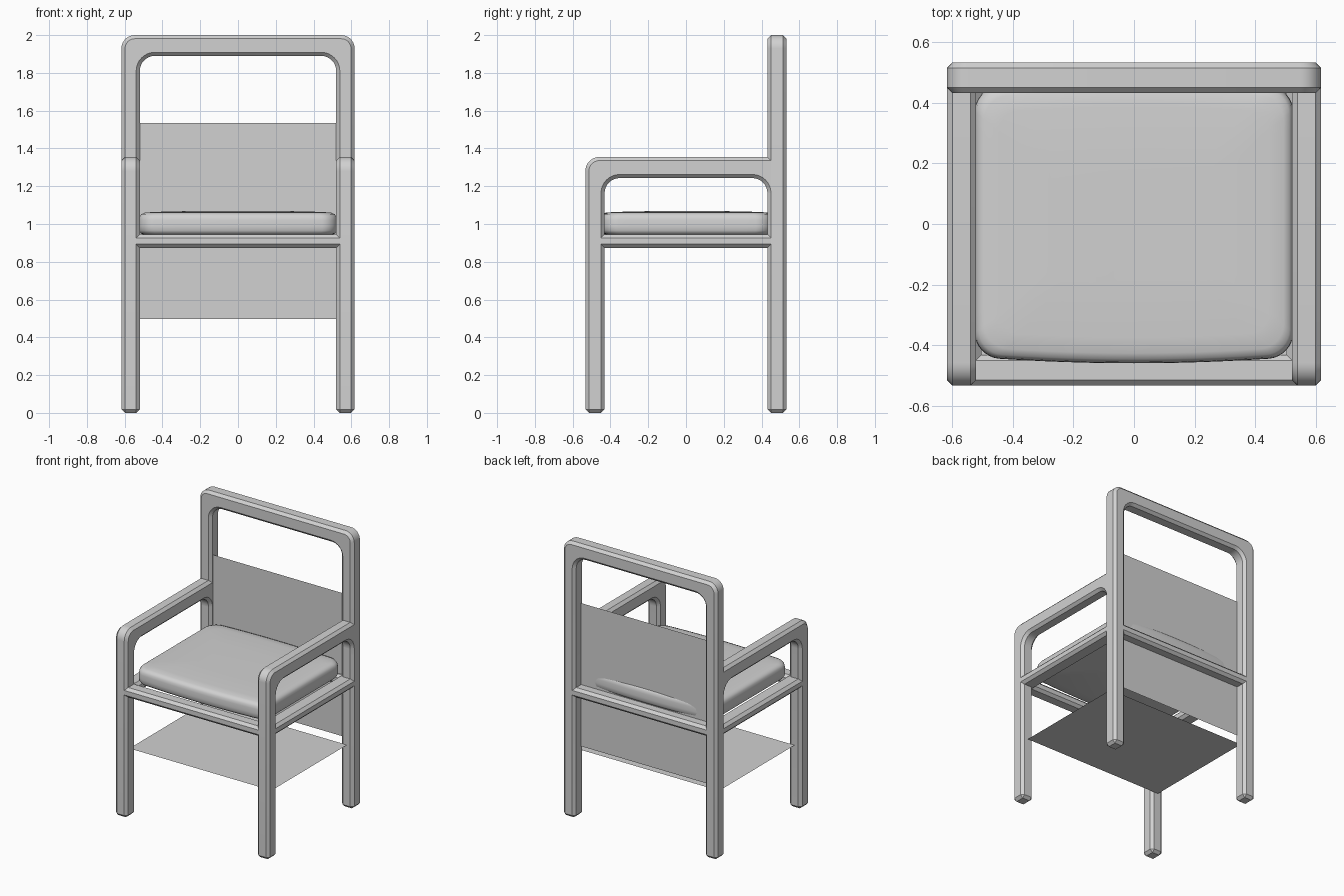
import bpy, bmesh, math
from mathutils import Vector

if "Cube" in bpy.data.objects:
    bpy.data.objects.remove(bpy.data.objects["Cube"])

grey = bpy.data.materials.new("light_grey")
grey.use_nodes = True
GREY = (0.64, 0.64, 0.64, 1)
grey.diffuse_color = GREY
grey.node_tree.nodes["Principled BSDF"].inputs["Base Color"].default_value = GREY

CHAMFER = 0.019


def finish(bm, name, angle=30):
    bmesh.ops.recalc_face_normals(bm, faces=bm.faces[:])
    mesh = bpy.data.meshes.new(name)
    bm.to_mesh(mesh)
    bm.free()
    mesh.materials.append(grey)
    obj = bpy.data.objects.new(name, mesh)
    bpy.context.collection.objects.link(obj)
    bpy.ops.object.select_all(action='DESELECT')
    obj.select_set(True)
    bpy.context.view_layer.objects.active = obj
    bpy.ops.object.shade_smooth_by_angle(angle=math.radians(angle))


def rounded(points, steps=8):
    """Outline from (u, v, radius) corners, each radius turned into an arc."""
    out = []
    for i, (u, v, r) in enumerate(points):
        p = Vector((u, v))
        if r == 0:
            out.append(p)
            continue
        a = (Vector(points[i - 1][:2]) - p).normalized()
        b = (Vector(points[(i + 1) % len(points)][:2]) - p).normalized()
        for k in range(steps + 1):
            t = k / steps * math.pi / 2
            out.append(p + a * r * (1 - math.sin(t)) + b * r * (1 - math.cos(t)))
    return out


def chamfer(bm):
    bm.normal_update()
    edges = [e for e in bm.edges if e.calc_face_angle(0) > math.radians(40)]
    bmesh.ops.bevel(bm, geom=edges, offset=CHAMFER, segments=1, affect='EDGES')


def extruded(name, outline, place, lo, hi):
    """Extrude a flat outline from lo to hi, then chamfer its edges."""
    bm = bmesh.new()
    face = bm.faces.new([bm.verts.new(place(p.x, p.y, lo)) for p in outline])
    new = bmesh.ops.extrude_face_region(bm, geom=[face])["geom"]
    shift = Vector(place(0, 0, hi)) - Vector(place(0, 0, lo))
    bmesh.ops.translate(bm, vec=shift, verts=[g for g in new if isinstance(g, bmesh.types.BMVert)])
    bmesh.ops.recalc_face_normals(bm, faces=bm.faces[:])
    chamfer(bm)
    finish(bm, name)


def bar(name, lo, hi):
    bm = bmesh.new()
    bmesh.ops.create_cube(bm, size=1)
    for v in bm.verts:
        v.co = [lo[i] + (v.co[i] + 0.5) * (hi[i] - lo[i]) for i in range(3)]
    chamfer(bm)
    finish(bm, name)


def sheet(name, corners):
    bm = bmesh.new()
    bm.faces.new([bm.verts.new(c) for c in corners])
    finish(bm, name)


OUT, INN = 0.617, 0.52       # leg faces across the width
FRONT, BACK = 0.533, 0.431   # leg faces along the depth

# Back legs and top rail as one arch
arch = rounded([(-OUT, 0, 0), (-OUT, 2, 0.07), (OUT, 2, 0.07), (OUT, 0, 0),
                (INN, 0, 0), (INN, 1.89, 0.08), (-INN, 1.89, 0.08), (-INN, 0, 0)])
extruded("back_frame", arch, lambda u, v, w: (u, w, v), BACK, FRONT)

# Front legs flowing into the armrests
arm = rounded([(-FRONT, 0, 0), (-FRONT, 1.355, 0.075), (0.5, 1.355, 0), (0.5, 1.1, 0),
               (BACK, 1.1, 0), (BACK, 1.243, 0.08), (-BACK, 1.243, 0.08), (-BACK, 0, 0)])
for side, s in (("left", 1), ("right", -1)):
    extruded(side + "_arm_and_front_leg", arm, lambda u, v, w: (w, u, v), s * INN, s * OUT)

# Seat rails
Z0, Z1 = 0.874, 0.945
for side, s in (("front", -1), ("back", 1)):
    y0, y1 = sorted((s * BACK, s * FRONT))
    bar(side + "_rail", (-0.56, y0, Z0), (0.56, y1, Z1))
for side, s in (("left", 1), ("right", -1)):
    x0, x1 = sorted((s * 0.503, s * OUT))
    bar(side + "_rail", (x0, -0.475, Z0), (x1, 0.475, Z1))

# Thin back panel and lower shelf
sheet("back_panel", [(-0.55, 0.458, 0.498), (0.55, 0.458, 0.498),
                     (0.55, 0.458, 1.535), (-0.55, 0.458, 1.535)])
sheet("lower_shelf", [(-0.57, -0.43, 0.458), (0.57, -0.43, 0.458),
                      (0.57, 0.435, 0.458), (-0.57, 0.435, 0.458)])

# Seat cushion: stacked rings of a bowed, rounded outline
A, B, BOW, SHIFT = 0.525, 0.444, 0.021, 0.006
plan = []
corners = rounded([(-A, -B, 0.08), (A, -B, 0.08), (A, B, 0.08), (-A, B, 0.08)])
for i, p in enumerate(corners):
    q = corners[(i + 1) % len(corners)]
    n = 12 if (q - p).length > 0.2 else 1
    plan += [p.lerp(q, k / n) for k in range(n)]
for p in plan:
    p.y += BOW * (1 - (p.x / A) ** 2) * p.y / B

bm = bmesh.new()
rings = []
for inset, z in ((0.03, 0.942), (0.01, 0.95), (0.001, 0.965), (0, 0.99), (0.001, 1.02),
                 (0.004, 1.038), (0.013, 1.052), (0.032, 1.06), (0.08, 1.064), (0.25, 1.068)):
    rings.append([bm.verts.new((p.x * (1 - inset / A), SHIFT + p.y * (1 - inset / B), z))
                  for p in plan])
for low, high in zip(rings, rings[1:]):
    for i in range(len(plan)):
        j = (i + 1) % len(plan)
        bm.faces.new((low[i], low[j], high[j], high[i]))
bm.faces.new(rings[0][::-1])
bm.faces.new(rings[-1])
finish(bm, "seat_cushion", 60)
